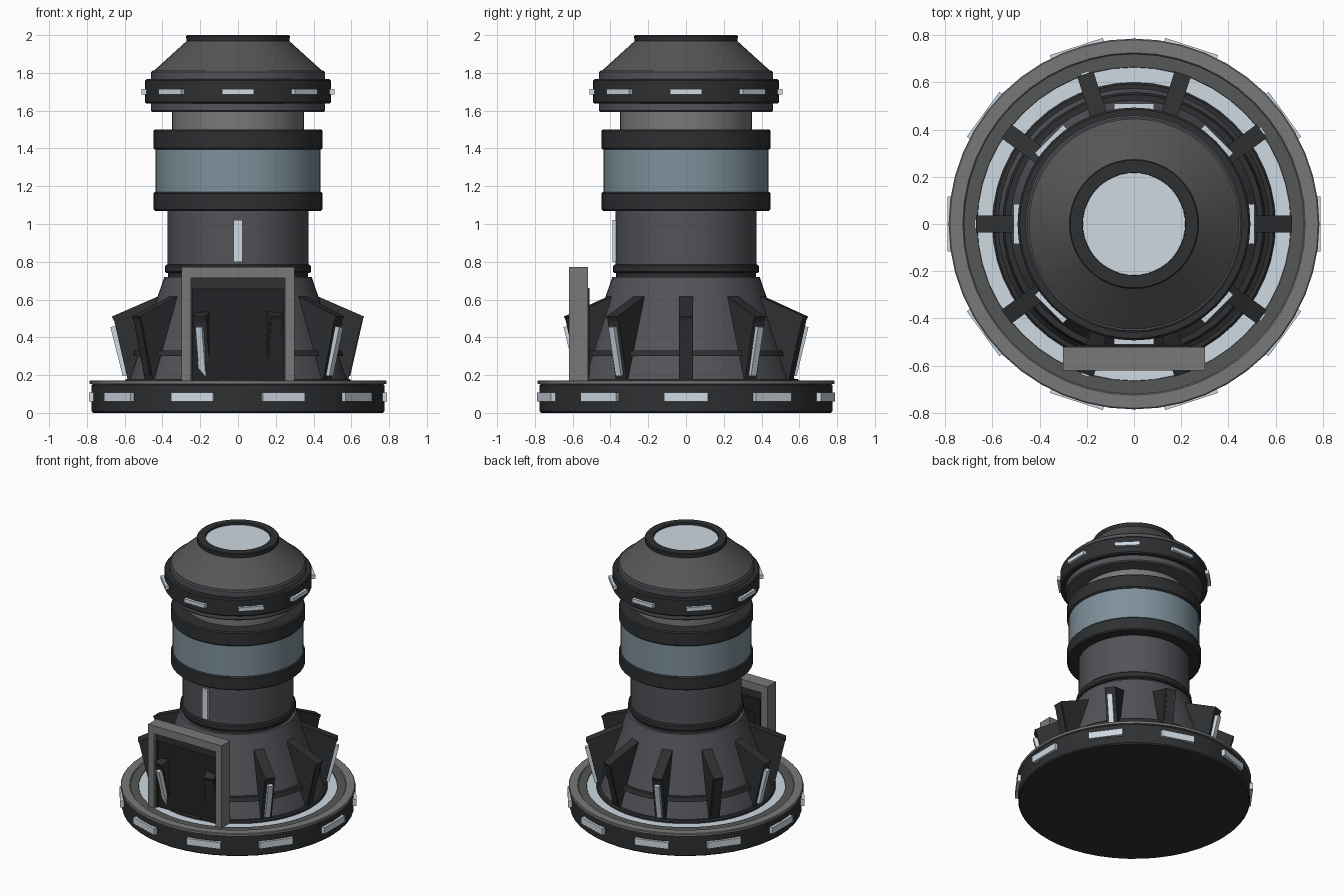
import bpy, bmesh
from math import pi, radians, cos, sin
from mathutils import Matrix, Vector

if "Cube" in bpy.data.objects:
    bpy.data.objects.remove(bpy.data.objects["Cube"])


def material(name, r, g, b):
    m = bpy.data.materials.new(name)
    m.diffuse_color = (r, g, b, 1)
    m.use_nodes = True
    m.node_tree.nodes["Principled BSDF"].inputs["Base Color"].default_value = m.diffuse_color
    return m


DARK = material("dark_metal", 0.027, 0.029, 0.031)
BLACK = material("black_panel", 0.016, 0.016, 0.018)
HULL = material("hull_metal", 0.085, 0.085, 0.098)
ROOF = material("roof_metal", 0.09, 0.092, 0.094)
RIM = material("rim_metal", 0.19, 0.19, 0.19)
GLASS = material("blue_glass", 0.21, 0.28, 0.33)
LIGHT = material("pale_light", 0.62, 0.69, 0.76)


def finish(name, bm, mat, smooth=False):
    bmesh.ops.recalc_face_normals(bm, faces=bm.faces)
    me = bpy.data.meshes.new(name)
    bm.to_mesh(me)
    bm.free()
    ob = bpy.data.objects.new(name, me)
    bpy.context.collection.objects.link(ob)
    me.materials.append(mat)
    if smooth:
        bpy.ops.object.select_all(action='DESELECT')
        ob.select_set(True)
        bpy.context.view_layer.objects.active = ob
        bpy.ops.object.shade_smooth_by_angle(angle=radians(30))
    return ob


def lathe(name, profile, mat, closed=False, n=48):
    """Revolve (radius, z) points about z; closed joins the last point to the first."""
    bm = bmesh.new()
    vs = [bm.verts.new((r, 0, z)) for r, z in profile]
    pairs = list(zip(vs, vs[1:])) + ([(vs[-1], vs[0])] if closed else [])
    edges = [bm.edges.new(p) for p in pairs]
    bmesh.ops.spin(bm, geom=vs + edges, axis=(0, 0, 1), cent=(0, 0, 0),
                   angle=2 * pi, steps=n, use_duplicate=False)
    bmesh.ops.remove_doubles(bm, verts=bm.verts, dist=1e-5)
    return finish(name, bm, mat, True)


def drum(name, r, z0, z1, mat, r_top=None):
    rt = r if r_top is None else r_top
    return lathe(name, [(0, z0), (r, z0), (rt, z1), (0, z1)], mat)


def band(name, r, z0, z1, mat, bevel=0.008):
    """Solid drum with small chamfers on its rims."""
    return lathe(name, [(0, z0), (r - bevel, z0), (r, z0 + bevel),
                        (r, z1 - bevel), (r - bevel, z1), (0, z1)], mat)


def add_box(bm, lo, hi, matrix=Matrix()):
    lo, hi = Vector(lo), Vector(hi)
    m = matrix @ Matrix.Translation((lo + hi) / 2) @ Matrix.Diagonal((*(hi - lo), 1))
    bmesh.ops.create_cube(bm, size=1, matrix=m)


def box(name, lo, hi, mat):
    bm = bmesh.new()
    add_box(bm, lo, hi)
    return finish(name, bm, mat)


def add_prism(bm, pts, w, matrix):
    """Extrude an (x, z) outline to width w across y."""
    a = [bm.verts.new(matrix @ Vector((x, -w / 2, z))) for x, z in pts]
    b = [bm.verts.new(matrix @ Vector((x, w / 2, z))) for x, z in pts]
    bm.faces.new(a)
    bm.faces.new(b[::-1])
    for i in range(len(pts)):
        j = (i + 1) % len(pts)
        bm.faces.new((a[i], b[i], b[j], a[j]))


def turn(i, n):
    return Matrix.Rotation(2 * pi * i / n, 4, 'Z')


def light_ring(name, n, r, width, z0, z1):
    bm = bmesh.new()
    for i in range(n):
        add_box(bm, (r - 0.04, -width / 2, z0), (r, width / 2, z1), turn(i, n))
    return finish(name, bm, LIGHT)


# Base plate, raised rim and glowing floor ring
band("base_plate", 0.775, 0.0, 0.155, DARK)
lathe("base_rim", [(0.785, 0.152), (0.785, 0.168), (0.78, 0.172), (0.725, 0.172),
                   (0.72, 0.165), (0.72, 0.152)], RIM, True)
lathe("inner_rim", [(0.72, 0.15), (0.72, 0.165), (0.665, 0.165), (0.66, 0.15)], ROOF, True)
lathe("floor_light", [(0.664, 0.15), (0.664, 0.16), (0.60, 0.16), (0.60, 0.15)], LIGHT, True)
light_ring("base_lights", 10, 0.79, 0.235, 0.06, 0.108)

# Flared foot and lower tower
drum("foot_cone", 0.585, 0.15, 0.72, HULL, 0.39)
lathe("foot_band", [(0.50, 0.30), (0.558, 0.30), (0.548, 0.33), (0.50, 0.33)], DARK, True)
band("foot_skirt", 0.60, 0.15, 0.18, DARK)
drum("foot_collar_lower", 0.37, 0.72, 0.745, DARK)
band("foot_collar", 0.387, 0.74, 0.785, DARK)
drum("lower_tower", 0.372, 0.78, 1.075, HULL)
box("tower_light", (-0.024, -0.388, 0.80), (0.024, -0.35, 1.02), LIGHT)

# Glazed section between two heavy rings
band("lower_ring", 0.448, 1.07, 1.17, DARK)
drum("window_band", 0.437, 1.165, 1.405, GLASS)
band("upper_ring", 0.448, 1.395, 1.50, DARK)
drum("neck", 0.35, 1.49, 1.60, RIM)

# Head ring, roof cone and top light
band("head_flange", 0.46, 1.592, 1.645, HULL)
band("head_ring", 0.493, 1.637, 1.767, DARK)
light_ring("head_lights", 8, 0.51, 0.17, 1.686, 1.714)
band("head_cap", 0.46, 1.76, 1.812, HULL)
drum("roof_cone", 0.447, 1.81, 1.972, ROOF, 0.268)
lathe("top_collar", [(0.272, 1.965), (0.275, 1.995), (0.27, 2.0),
                     (0.218, 2.0), (0.215, 1.965)], DARK, True)
drum("top_light", 0.22, 1.965, 1.985, LIGHT)

# Ten buttress fins with a strip on each outer edge, every other one lit
fins, lit, unlit = bmesh.new(), bmesh.new(), bmesh.new()
for i in range(10):
    m = turn(i, 10)
    add_prism(fins, [(0.36, 0.60), (0.42, 0.618), (0.668, 0.51),
                     (0.655, 0.485), (0.585, 0.18), (0.48, 0.18)], 0.072, m)
    if i % 2:
        add_prism(lit, [(0.63, 0.46), (0.676, 0.455), (0.61, 0.195), (0.57, 0.20)], 0.036, m)
    else:
        add_prism(unlit, [(0.63, 0.47), (0.662, 0.495), (0.594, 0.195), (0.57, 0.20)], 0.055, m)
finish("fins", fins, DARK)
finish("fin_lights", lit, LIGHT)
finish("fin_strips", unlit, DARK)

# Doorway: grey frame, dark inner frame and recessed panel
bm = bmesh.new()
for s in (-1, 1):
    x = sorted((s * 0.25, s * 0.30))
    add_box(bm, (x[0], -0.62, 0.165), (x[1], -0.52, 0.715))
add_box(bm, (-0.30, -0.62, 0.715), (0.30, -0.52, 0.772))
finish("door_frame", bm, RIM)
bm = bmesh.new()
for s in (-1, 1):
    x = sorted((s * 0.24, s * 0.255))
    add_box(bm, (x[0], -0.60, 0.165), (x[1], -0.525, 0.66))
add_box(bm, (-0.255, -0.595, 0.655), (0.255, -0.53, 0.72))
finish("door_inner_frame", bm, DARK)
box("door_panel", (-0.245, -0.585, 0.165), (0.245, -0.512, 0.66), BLACK)
